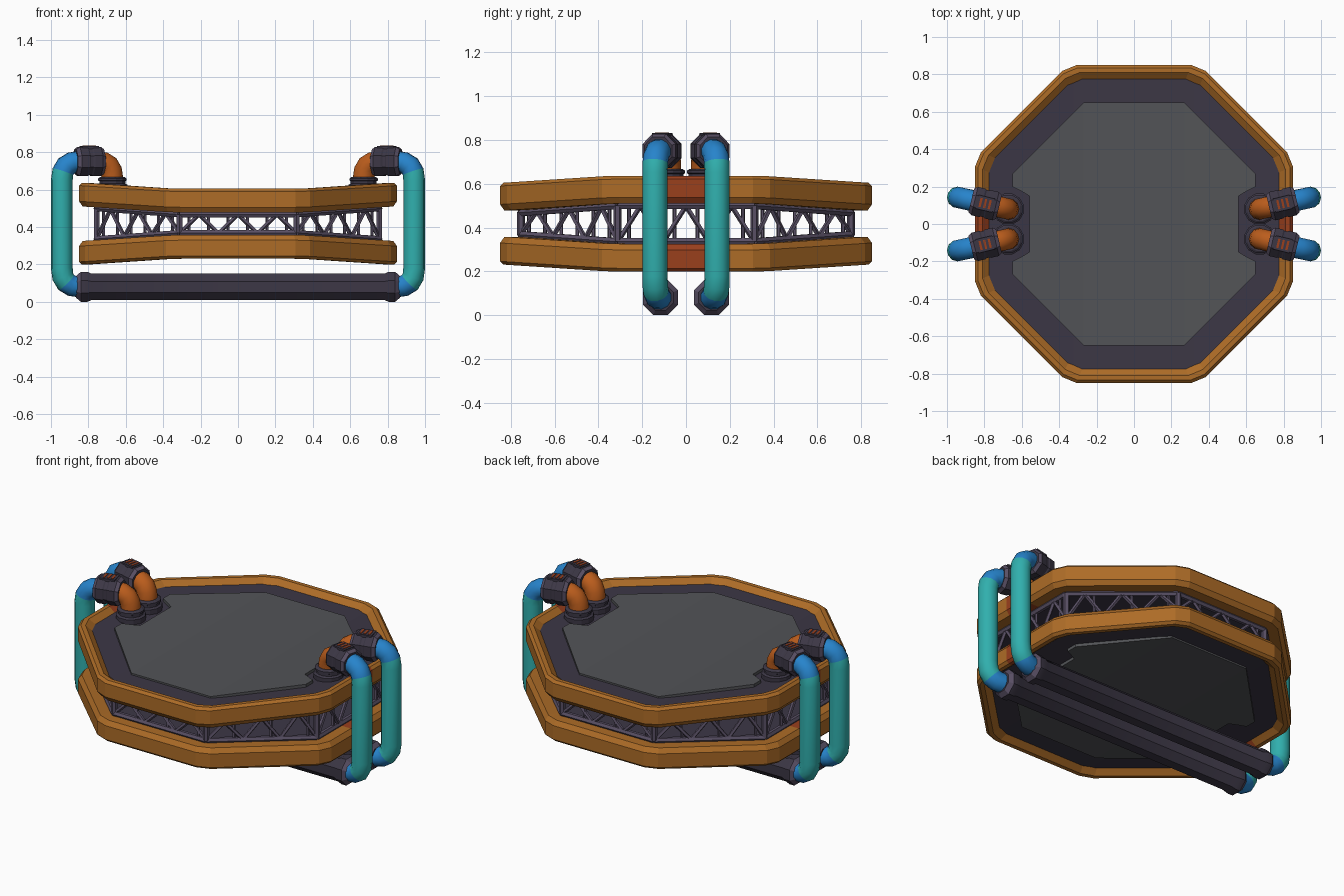
import bpy, bmesh, math
from mathutils import Vector, Matrix

if "Cube" in bpy.data.objects:
    bpy.data.objects.remove(bpy.data.objects["Cube"])

MID = 0.4175      # mirror height of the two decks
LIFT = 0.032      # saddle warp of the decks


def mat(name, r, g, b):
    m = bpy.data.materials.new(name)
    m.diffuse_color = (r, g, b, 1)
    m.use_nodes = True
    m.node_tree.nodes["Principled BSDF"].inputs["Base Color"].default_value = m.diffuse_color
    return m


ORANGE = mat("orange", 0.42, 0.15, 0.02)
RED = mat("red_orange", 0.32, 0.05, 0.012)
ELBOW = mat("elbow_orange", 0.5, 0.11, 0.012)
DARK = mat("dark", 0.045, 0.038, 0.06)
VIOLET = mat("violet_grey", 0.10, 0.08, 0.13)
PANEL = mat("panel_grey", 0.085, 0.088, 0.095)
TEAL = mat("teal", 0.03, 0.43, 0.42)
BLUE = mat("blue", 0.02, 0.23, 0.6)


def finish(name, bm, mats, angle=None):
    bmesh.ops.recalc_face_normals(bm, faces=bm.faces)
    me = bpy.data.meshes.new(name)
    bm.to_mesh(me)
    bm.free()
    for m in mats:
        me.materials.append(m)
    ob = bpy.data.objects.new(name, me)
    bpy.context.collection.objects.link(ob)
    if angle:
        bpy.ops.object.select_all(action='DESELECT')
        ob.select_set(True)
        bpy.context.view_layer.objects.active = ob
        bpy.ops.object.shade_smooth_by_angle(angle=math.radians(angle))
    return ob


def tube(bm, pts, radii, sides=10, index=lambda i: 0):
    """Sweep a regular polygon along a path, one radius per point."""
    pts = [Vector(p) for p in pts]
    if not isinstance(radii, (list, tuple)):
        radii = [radii] * len(pts)
    rings, up = [], None
    for i, p in enumerate(pts):
        a, b = pts[max(i - 1, 0)], pts[min(i + 1, len(pts) - 1)]
        t = (b - p).normalized() + (p - a).normalized()
        t.normalize()
        if up is None:
            up = Vector((0, 0, 1)) if abs(t.z) < 0.9 else Vector((1, 0, 0))
        up = (up - t * up.dot(t)).normalized()
        side = t.cross(up)
        rings.append([bm.verts.new(p + radii[i] * (up * math.cos(w) + side * math.sin(w)))
                      for w in ((k + 0.5) * math.tau / sides for k in range(sides))])
    for i in range(len(rings) - 1):
        for k in range(sides):
            j = (k + 1) % sides
            f = bm.faces.new((rings[i][k], rings[i][j], rings[i + 1][j], rings[i + 1][k]))
            f.material_index = index(i)
    bm.faces.new(rings[0])
    bm.faces.new(rings[-1])


def fillet(pts, d, n=4):
    """Round the inner corners of a path."""
    pts = [Vector(p) for p in pts]
    out = [pts[0]]
    for a, p, b in zip(pts, pts[1:], pts[2:]):
        s, e = p + (a - p).normalized() * d, p + (b - p).normalized() * d
        for i in range(n + 1):
            t = i / n
            c = 0.17 * t * (1 - t)       # pushes the curve out towards a true arc
            out.append((s * (1 - t) ** 2 + p * 2 * t * (1 - t) + e * t * t) * (1 - c) + p * c)
    return out + [pts[-1]]


def deck_point(x, y, h, a, s):
    t = min(max((abs(x) / a - 0.4142) / 0.5858, 0), 1)
    return Vector((x, y, MID + s * (h + LIFT * t)))


def corners(a):
    R = a / math.cos(math.pi / 8)
    return [Vector((R * math.cos(w), R * math.sin(w)))
            for w in ((k + 0.5) * math.pi / 4 for k in range(8))]


def oct_loop(a, chamfer=0.045, band=0.09):
    """Octagon outline with cut corners and two extra points on the left and right sides."""
    c, out = corners(a), []
    for k in range(8):
        p, q, r = c[k - 1], c[k], c[(k + 1) % 8]
        out += [q + (p - q).normalized() * chamfer, q + (r - q).normalized() * chamfer]
        if k == 3:
            out += [Vector((-a, band)), Vector((-a, -band))]
        if k == 7:
            out += [Vector((a, -band)), Vector((a, band))]
    return out


def slab(bm, a, top, bottom, s, notch=None):
    """Folded octagonal plate in three flat strips; notch cuts the left and right edges."""
    b = a * 0.4142
    end = [(a, -b), (a, b)]
    if notch:
        w, d = notch
        end = [(a, -b), (a, -w - 0.02), (a - 0.04, -w), (a - d, -w + 0.03),
               (a - d, w - 0.03), (a - 0.04, w), (a, w + 0.02), (a, b)]
    strips = [[(b, -a)] + end + [(b, a)], [(-b, -a), (b, -a), (b, a), (-b, a)],
              [(-x, -y) for x, y in [(b, -a)] + end + [(b, a)]]]
    tops = []
    for st in strips:
        tops.append(bm.faces.new([bm.verts.new(deck_point(x, y, top, a, s)) for x, y in st]))
    bmesh.ops.remove_doubles(bm, verts=bm.verts, dist=1e-4)
    bm.normal_update()
    ext = bmesh.ops.extrude_face_region(bm, geom=bm.faces[:], use_keep_orig=True)
    for v in ext["geom"]:
        if isinstance(v, bmesh.types.BMVert):
            v.co.z -= s * (top - bottom)


# decks: rim, frame plate and panel, upper and mirrored lower
RIM = [(0.85, 0.088), (0.85, 0.172), (0.835, 0.187), (0.81, 0.187),
       (0.79, 0.17), (0.772, 0.155), (0.755, 0.06), (0.83, 0.06)]
for label, s in (("upper", 1), ("lower", -1)):
    bm = bmesh.new()
    loops = [[bm.verts.new(deck_point(p.x, p.y, h, a, s)) for p in oct_loop(a)] for a, h in RIM]
    for i, A in enumerate(loops):
        B = loops[(i + 1) % len(loops)]
        for k in range(len(A)):
            j = (k + 1) % len(A)
            f = bm.faces.new((A[k], A[j], B[j], B[k]))
            mid = f.calc_center_median()
            f.material_index = 1 if abs(mid.y) < 0.02 and abs(mid.x) > 0.7 else 0
    finish(label + "_rim", bm, [ORANGE, RED])
    bm = bmesh.new()
    slab(bm, 0.78, 0.158, 0.075, s)
    finish(label + "_frame_plate", bm, [DARK])
    bm = bmesh.new()
    slab(bm, 0.65, 0.168, 0.15, s, notch=(0.18, 0.09))
    finish(label + "_panel", bm, [PANEL])

# lattice between the decks
bm = bmesh.new()
A, H, N = 0.755, 0.05, 6
c = corners(A)
for k in range(8):
    P, Q = c[k], c[(k + 1) % 8]
    at = lambda t, s: deck_point(*P.lerp(Q, t), H, A, s)
    for s in (1, -1):
        tube(bm, [at(0, s), at(1, s)], 0.018, 6)
    tube(bm, [at(0, -1), at(0, 1)], 0.018, 6)
    for i in range(N):
        s = 1 if i % 2 else -1
        tube(bm, [at(i / N, s), at((i + 1) / N, -s)], 0.012, 5)
        if i % 2:
            tube(bm, [at((i + 0.5) / N, 1), at((i + 0.5) / N, -1)], 0.009, 5)
finish("lattice", bm, [VIOLET])

# underside canisters
for sy, side in ((-1, "front"), (1, "back")):
    bm = bmesh.new()
    half = [(0.865, 0.064), (0.84, 0.0866), (0.805, 0.0866), (0.785, 0.077)]
    prof = [(-x, r) for x, r in half] + [(x, r) for x, r in reversed(half)]
    tube(bm, [(x, sy * 0.116, 0.08) for x, _ in prof], [r for _, r in prof], 8,
         lambda i: 1 if i in (0, 6) else 0)
    finish(side + "_canister", bm, [DARK, VIOLET], 30)

# four hose assemblies
for sx, lr in ((-1, "left"), (1, "right")):
    for sy, fb in ((-1, "front"), (1, "back")):
        tag = lr + "_" + fb
        P = lambda x, y, z: (sx * x, sy * y, z)

        # outer hose
        bm = bmesh.new()
        path = fillet([P(0.80, 0.11, 0.75), P(0.942, 0.142, 0.75),
                       P(0.942, 0.142, 0.08), P(0.80, 0.112, 0.08)], 0.1)
        tube(bm, path, 0.058, 12, lambda i: 1 if i < 4 or i > 7 else 0)
        finish(tag + "_hose", bm, [TEAL, BLUE], 50)

        # inner elbow
        bm = bmesh.new()
        path = fillet([P(0.80, 0.11, 0.75), P(0.672, 0.08, 0.75), P(0.672, 0.08, 0.6)], 0.09)
        tube(bm, path, 0.058, 12)
        finish(tag + "_elbow", bm, [ELBOW], 50)

        # stepped flange on the deck
        bm = bmesh.new()
        prof = [(0.58, 0.085), (0.625, 0.085), (0.632, 0.072), (0.645, 0.072),
                (0.648, 0.078), (0.66, 0.078), (0.668, 0.066)]
        tube(bm, [P(0.672, 0.08, z) for z, _ in prof], [r for _, r in prof], 12)
        finish(tag + "_flange", bm, [DARK])

        # collar
        bm = bmesh.new()
        a, b = Vector(P(0.87, 0.127, 0.75)), Vector(P(0.722, 0.091, 0.75))
        prof = [(0, 0.07), (0.12, 0.084), (0.4, 0.084), (0.45, 0.079),
                (0.55, 0.079), (0.6, 0.084), (0.88, 0.084), (1, 0.07)]
        tube(bm, [a.lerp(b, t) for t, _ in prof], [r for _, r in prof], 8,
             lambda i: 1 if i in (0, 6) else 0)
        finish(tag + "_collar", bm, [DARK, VIOLET])

        # vent block with red slots on the collar
        bm = bmesh.new()
        d = b - a
        base = Matrix.Translation((a + b) / 2) @ Matrix.Rotation(math.atan2(d.y, d.x), 4, 'Z')
        boxes = [((0, 0, 0.07), (0.09, 0.075, 0.024), 0)]
        boxes += [((x, 0, 0.08), (0.012, 0.05, 0.01), 1) for x in (-0.025, 0, 0.025)]
        for loc, size, m in boxes:
            r = bmesh.ops.create_cube(bm, size=1, matrix=base @ Matrix.Translation(loc)
                                      @ Matrix.Diagonal((*size, 1)))
            for f in {f for v in r["verts"] for f in v.link_faces}:
                f.material_index = m
        finish(tag + "_vent", bm, [DARK, RED])
